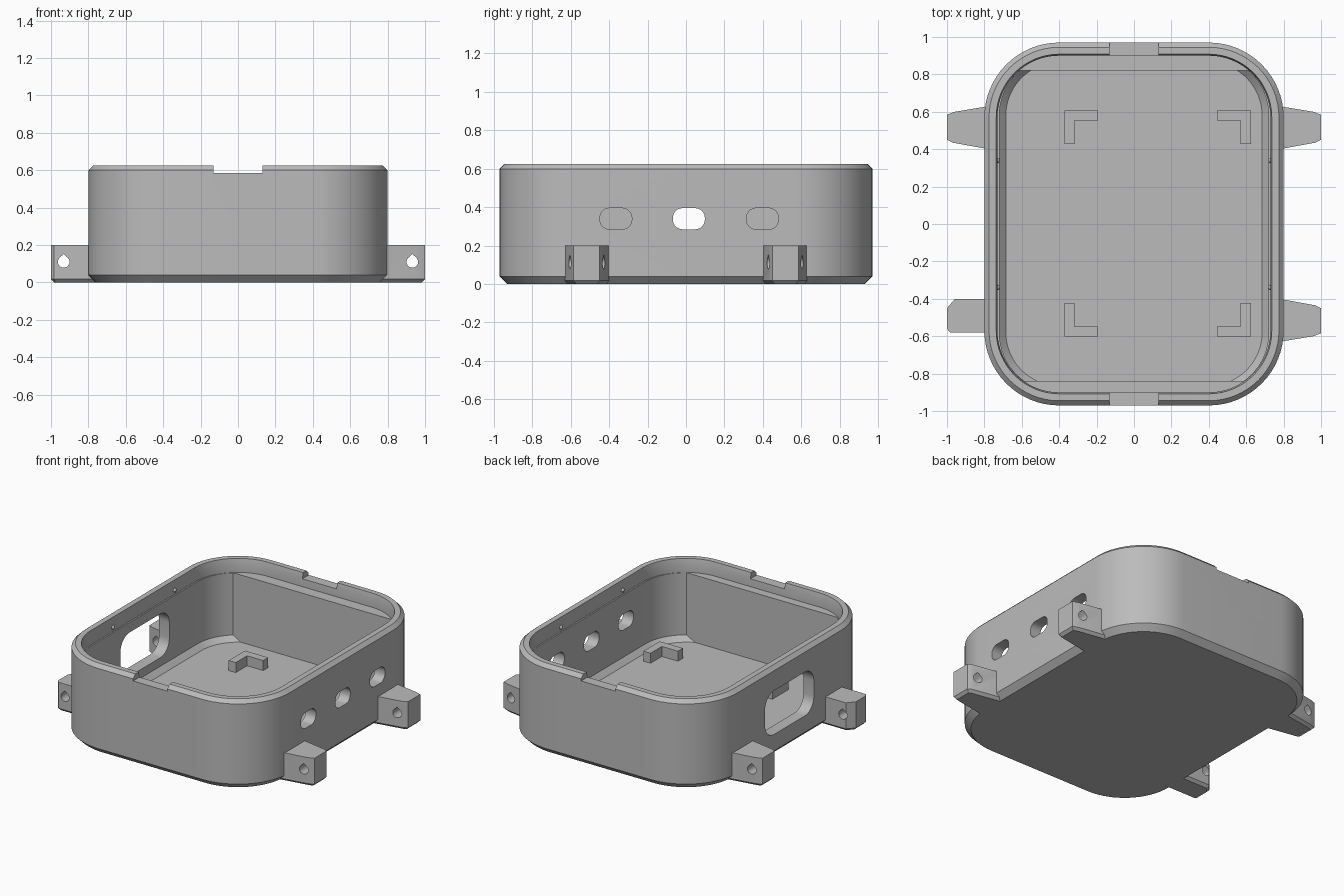
import bpy, bmesh, math
from mathutils import Matrix, Vector

cube = bpy.data.objects.get("Cube")
if cube:
    bpy.data.objects.remove(cube)

grey = bpy.data.materials.new("light grey plastic")
grey.use_nodes = True
tone = (0.5, 0.5, 0.5, 1)
grey.diffuse_color = tone
grey.node_tree.nodes["Principled BSDF"].inputs["Base Color"].default_value = tone


def finish(bm, name):
    bmesh.ops.recalc_face_normals(bm, faces=bm.faces)
    mesh = bpy.data.meshes.new(name)
    bm.to_mesh(mesh)
    bm.free()
    mesh.materials.append(grey)
    ob = bpy.data.objects.new(name, mesh)
    bpy.context.collection.objects.link(ob)
    return ob


def rounded(hx, hy, r, steps=16):
    """Outline of a rounded rectangle."""
    pts = []
    for k, (sx, sy) in enumerate([(1, 1), (-1, 1), (-1, -1), (1, -1)]):
        for i in range(steps + 1):
            a = math.pi / 2 * (k + i / steps)
            pts.append((sx * (hx - r) + r * math.cos(a), sy * (hy - r) + r * math.sin(a)))
    return pts


def loft(levels, matrix=None):
    """Closed solid through (outline, z) levels."""
    bm = bmesh.new()
    rings = [[bm.verts.new((x, y, z)) for x, y in pts] for pts, z in levels]
    for low, high in zip(rings, rings[1:]):
        for i in range(len(low)):
            j = (i + 1) % len(low)
            bm.faces.new((low[i], low[j], high[j], high[i]))
    bm.faces.new(rings[0][::-1])
    bm.faces.new(rings[-1])
    bmesh.ops.remove_doubles(bm, verts=bm.verts, dist=1e-5)
    if matrix:
        bm.transform(matrix)
    return bm


def prism(pts, z0, z1, matrix=None):
    return loft([(pts, z0), (pts, z1)], matrix)


def cut(target, bm):
    tool = finish(bm, "cutter")
    tool.hide_render = True
    mod = target.modifiers.new("cut", "BOOLEAN")
    mod.operation, mod.solver, mod.object = "DIFFERENCE", "EXACT", tool
    select(target)
    bpy.ops.object.modifier_apply(modifier=mod.name)
    bpy.data.objects.remove(tool)


def select(ob):
    bpy.ops.object.select_all(action="DESELECT")
    ob.select_set(True)
    bpy.context.view_layer.objects.active = ob


def smooth(ob):
    select(ob)
    bpy.ops.object.shade_smooth_by_angle(angle=math.radians(25))


# Outer shell with chamfered base and rim
W, D, R, H = 0.8, 0.97, 0.4, 0.625


def inset(d):
    return rounded(W - d, D - d, R - d)


body = finish(loft([(inset(0.04), 0), (inset(0), 0.04), (inset(0), H - 0.025), (inset(0.025), H)]),
              "case_body")

# Cavity with chamfered floor edge and flat end walls
cavity = loft([(rounded(0.685, 0.865, 0.285), 0.06), (rounded(0.72, 0.9, 0.32), 0.095),
               (rounded(0.72, 0.9, 0.32), 0.56)])
for y, side in ((0.82, 1), (-0.84, -1)):
    geom = cavity.verts[:] + cavity.edges[:] + cavity.faces[:]
    cutres = bmesh.ops.bisect_plane(cavity, geom=geom, plane_co=(0, y, 0), plane_no=(0, side, 0),
                                    clear_outer=True)
    edges = [e for e in cutres["geom_cut"] if isinstance(e, bmesh.types.BMEdge)]
    bmesh.ops.contextual_create(cavity, geom=edges)
cut(body, cavity)

# Stepped seat for a lid inside the rim
cut(body, loft([(rounded(0.73, 0.9, 0.33), 0.53), (rounded(0.73, 0.9, 0.33), 0.585),
                (rounded(0.74, 0.912, 0.34), H + 0.02)]))

# Finger notches in the front and back rim
for s in (1, -1):
    cut(body, prism(rounded(0.132, 0.1, 0.001, 1), 0.585, 0.7, Matrix.Translation((0, s * 0.95, 0))))

# Side openings: three slots on one wall, one large window on the other
across = Matrix.Rotation(math.pi / 2, 4, "Y")
for y in (-0.365, 0.015, 0.398):
    cut(body, prism(rounded(0.055, 0.083, 0.05, 8), -0.1, 0.1,
                    Matrix.Translation((0.78, y, 0.34)) @ across))
cut(body, prism(rounded(0.153, 0.27, 0.1, 8), -0.1, 0.1,
                Matrix.Translation((-0.78, 0, 0.308)) @ across))
smooth(body)

# Snap bumps near the rim
for sx in (1, -1):
    for sy in (1, -1):
        bm = bmesh.new()
        bmesh.ops.create_uvsphere(bm, u_segments=12, v_segments=8, radius=0.014,
                                  matrix=Matrix.Translation((sx * 0.73, sy * 0.34, 0.56)))
        smooth(finish(bm, "snap_bump"))

# Corner brackets on the floor
L = [(0, 0), (0.18, 0), (0.18, 0.055), (0.055, 0.055), (0.055, 0.18), (0, 0.18)]
for x, sx in ((-0.372, 1), (0.625, -1)):
    for y, sy in ((0.608, -1), (-0.602, 1)):
        finish(prism([(x + sx * u, y + sy * v) for u, v in L], 0.05, 0.13), "floor_bracket")

# Strap lugs with chamfered undersides and teardrop holes
taper = [(0.75, 0.635), (0.957, 0.6), (1, 0.585), (1, 0.45), (0.97, 0.435), (0.75, 0.395)]
blunt = [(0.75, 0.58), (0.984, 0.58), (1, 0.56), (1, 0.45), (0.957, 0.4), (0.75, 0.4)]
tear = [(0.031 * math.cos(a), 0.031 * math.sin(a))
        for a in (math.radians(135 + 270 * i / 18) for i in range(19))] + [(0, 0.042)]
upright = Matrix.Rotation(math.pi / 2, 4, "X")
for sx in (1, -1):
    for sy in (1, -1):
        pts = blunt if sx < 0 and sy < 0 else taper
        bm = prism([(sx * x, sy * y) for x, y in pts], 0, 0.2)
        rim = [e for e in bm.edges if all(v.co.z < 0.01 for v in e.verts)
               and any(abs(v.co.x) > 0.9 for v in e.verts)]
        bmesh.ops.bevel(bm, geom=rim, offset=0.018, segments=1, affect="EDGES")
        lug = finish(bm, "strap_lug")
        cut(lug, prism(tear, -0.2, 0.2, Matrix.Translation((sx * 0.932, sy * 0.5, 0.11)) @ upright))
        smooth(lug)
